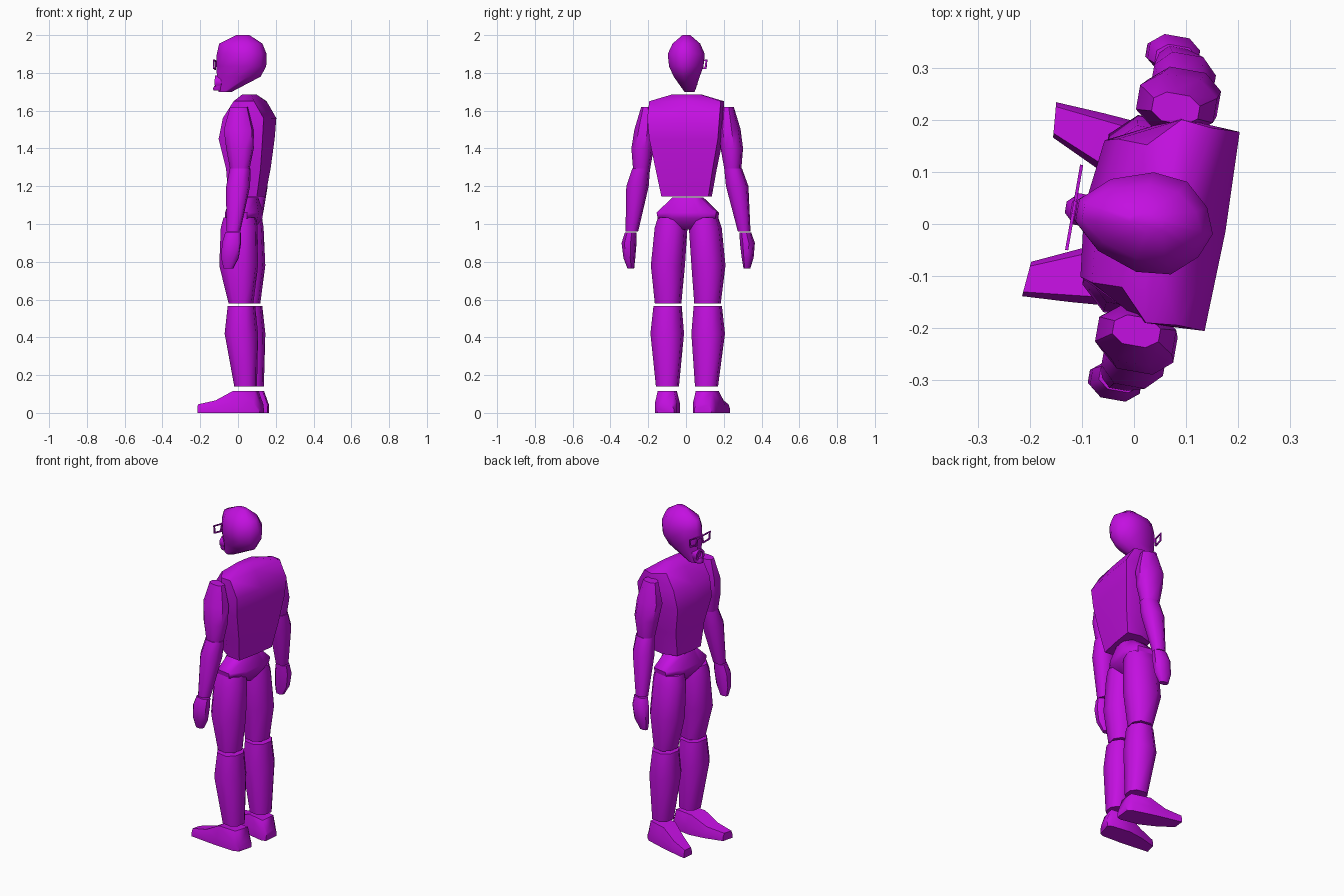
import bpy, bmesh, math
from mathutils import Matrix

purple = bpy.data.materials.new("purple")
purple.diffuse_color = (0.55, 0.005, 0.75, 1)

# Local frame: x = backwards, y = sideways; the whole body is turned 10 degrees
BODY = Matrix.Translation((0.003, 0.015, 0)) @ Matrix.Rotation(math.radians(-10), 4, 'Z')


def finish(name, bm, angle=50):
    bmesh.ops.recalc_face_normals(bm, faces=bm.faces[:])
    bm.transform(BODY)
    me = bpy.data.meshes.new(name)
    bm.to_mesh(me)
    bm.free()
    me.materials.append(purple)
    for p in me.polygons:
        p.use_smooth = True
    me.set_sharp_from_angle(angle=math.radians(angle))
    ob = bpy.data.objects.new(name, me)
    bpy.context.collection.objects.link(ob)


def skin(name, rings, closed=False):
    """Bridge rings of points; cap the ends, or join last to first if closed."""
    bm = bmesh.new()
    loops = [[bm.verts.new(p) for p in r] for r in rings]
    pairs = list(zip(loops, loops[1:]))
    if closed:
        pairs.append((loops[-1], loops[0]))
    for a, b in pairs:
        n = len(a)
        for i in range(n):
            j = (i + 1) % n
            bm.faces.new((a[i], a[j], b[j], b[i]))
    if not closed:
        bm.faces.new(loops[0])
        bm.faces.new(loops[-1])
    finish(name, bm)


def mirrored(half):
    return half + [(u, -v) for u, v in reversed(half) if v > 0]


OCT = mirrored([(-1, 0.45), (-0.5, 1), (0.5, 1), (1, 0.45)])
CHEST = mirrored([(-1, 0), (-0.88, 0.7), (0, 1), (0.95, 0.97), (1, 0)])
SKULL = mirrored([(-1, 0.22), (-0.6, 0.72), (0, 1), (0.5, 0.93), (0.85, 0.5), (1, 0)])


def body(name, section, rows, side=1):
    """rows: z, front x, back x, side offset, half width"""
    rings = []
    for z, f, b, s, w in rows:
        c, r = (f + b) / 2, (b - f) / 2
        rings.append([(c + r * u, side * s + w * v, z) for u, v in section])
    skin(name, rings)


# Head, torso and hips
body("head", SKULL, [
    (2.0, -0.01, 0.06, -0.008, 0.02), (1.955, -0.10, 0.13, -0.008, 0.072),
    (1.90, -0.112, 0.152, -0.008, 0.097), (1.835, -0.115, 0.15, -0.008, 0.09),
    (1.78, -0.112, 0.12, -0.008, 0.067), (1.70, -0.105, -0.035, -0.008, 0.027)])
body("torso", CHEST, [
    (1.145, -0.05, 0.125, 0, 0.13), (1.29, -0.06, 0.15, 0, 0.158),
    (1.45, -0.10, 0.168, 0, 0.19), (1.56, -0.075, 0.175, 0, 0.20),
    (1.65, -0.01, 0.12, 0, 0.198), (1.685, 0.025, 0.085, 0, 0.08)])
body("hips", OCT, [
    (1.14, -0.04, 0.10, 0, 0.078), (1.06, -0.06, 0.12, 0, 0.16),
    (1.03, -0.06, 0.115, 0, 0.155), (0.97, -0.02, 0.08, 0, 0.03)])

# Limbs, both sides
for side, tag in ((1, "left"), (-1, "right")):
    body("upper_arm_" + tag, OCT, [
        (1.62, -0.005, 0.085, 0.217, 0.028), (1.50, -0.035, 0.115, 0.226, 0.053),
        (1.40, -0.02, 0.12, 0.24, 0.054), (1.295, 0.0, 0.10, 0.245, 0.042)], side)
    body("forearm_" + tag, OCT, [
        (1.295, 0.0, 0.105, 0.247, 0.043), (1.20, -0.015, 0.105, 0.268, 0.055),
        (0.96, -0.01, 0.06, 0.302, 0.031)], side)
    body("hand_" + tag, OCT, [
        (0.955, -0.015, 0.065, 0.308, 0.028), (0.90, -0.03, 0.067, 0.318, 0.036),
        (0.82, -0.035, 0.055, 0.318, 0.028), (0.765, -0.025, 0.025, 0.312, 0.016)], side)
    body("thigh_" + tag, OCT, [
        (1.035, -0.06, 0.105, 0.088, 0.067), (0.98, -0.073, 0.112, 0.092, 0.08),
        (0.78, -0.078, 0.118, 0.109, 0.083), (0.58, -0.03, 0.093, 0.106, 0.066)], side)
    body("shin_" + tag, OCT, [
        (0.565, -0.034, 0.103, 0.108, 0.07), (0.42, -0.049, 0.118, 0.11, 0.083),
        (0.14, 0.0, 0.113, 0.105, 0.057)], side)

    # Foot: sections from heel to splayed toe (x, side, half width, top z)
    rings = []
    for x, s, w, h in ((0.142, 0.10, 0.045, 0.045), (0.115, 0.103, 0.06, 0.115),
                       (0.0, 0.112, 0.065, 0.115), (-0.09, 0.13, 0.054, 0.066),
                       (-0.185, 0.155, 0.034, 0.045)):
        sec = [(-w, 0), (-w, 0.45 * h), (-0.75 * w, h), (0.75 * w, h), (w, 0.45 * h), (w, 0)]
        lean = -0.17 * side
        rings.append([(x + lean * a * 0.5, side * s + a, z) for a, z in sec])
    skin("foot_" + tag, rings)


def frame(name, outline, x, depth, t):
    """Flat closed band following an outline in the y-z plane."""
    cy = sum(p[0] for p in outline) / len(outline)
    cz = sum(p[1] for p in outline) / len(outline)
    rings = []
    for y, z in outline:
        d = math.hypot(y - cy, z - cz)
        k = 1 - t / d
        yi, zi = cy + (y - cy) * k, cz + (z - cz) * k
        rings.append([(x, y, z), (x + depth, y, z), (x + depth, yi, zi), (x, yi, zi)])
    skin(name, rings, closed=True)


# Glasses: two lens frames and a bridge
for side, tag in ((1, "left"), (-1, "right")):
    frame("glasses_frame_" + tag, [(side * y - 0.004, z) for y, z in
          ((0.012, 1.865), (0.083, 1.872), (0.078, 1.822), (0.022, 1.815))], -0.122, 0.006, 0.012)
skin("glasses_bridge", [[(-0.122, y, 1.852), (-0.116, y, 1.852), (-0.116, y, 1.862), (-0.122, y, 1.862)]
                        for y in (-0.02, 0.012)])

# Beard ring around the mouth, and chin tuft
frame("beard_ring", [(-0.006 + 0.033 * math.cos(a), 1.752 + 0.037 * math.sin(a))
      for a in (math.pi * i / 4 + math.pi / 8 for i in range(8))], -0.122, 0.035, 0.014)
body("chin_tuft", OCT, [
    (1.735, -0.124, -0.08, -0.006, 0.027), (1.718, -0.135, -0.08, -0.006, 0.024),
    (1.706, -0.132, -0.08, -0.006, 0.018)])
